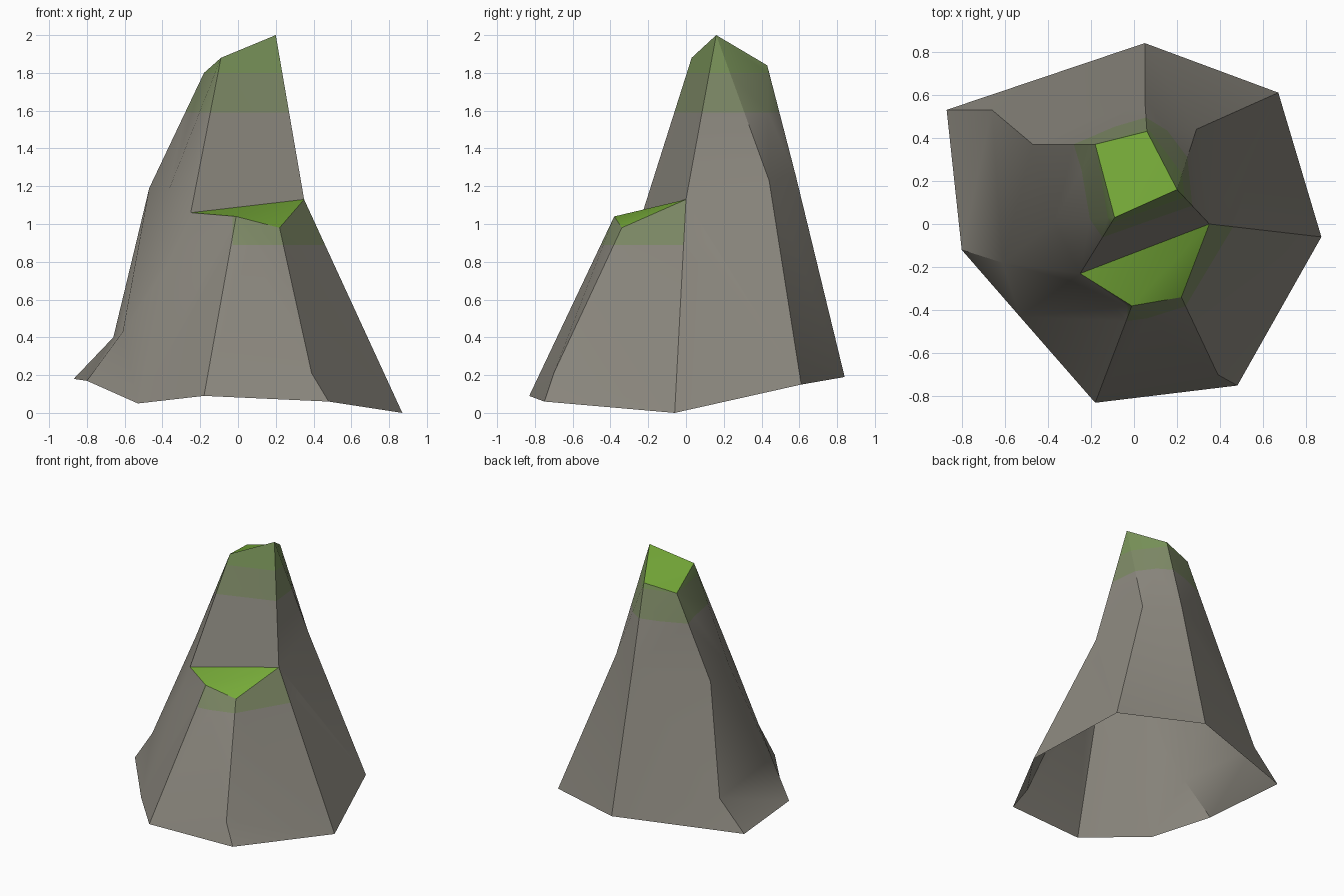
import bpy, bmesh, math

if "Cube" in bpy.data.objects:
    bpy.data.objects.remove(bpy.data.objects["Cube"])


def material(name, rgb):
    m = bpy.data.materials.new(name)
    m.diffuse_color = (*rgb, 1)
    m.use_nodes = True
    m.node_tree.nodes["Principled BSDF"].inputs["Base Color"].default_value = m.diffuse_color
    return m


MATS = [material("grey rock", (0.26, 0.245, 0.21)),
        material("moss green", (0.18, 0.40, 0.04)),
        material("mossy rock", (0.19, 0.29, 0.10)),
        material("faint mossy rock", (0.21, 0.255, 0.135))]

# corners: B = base rim, M = mid-height breaks, L = ledge, T = summit
P = {
    "B0": (-.87, .53, .18), "B1": (.05, .84, .19), "B2": (.67, .61, .15),
    "B3": (.87, -.06, 0), "B4": (.48, -.75, .06), "B5": (-.18, -.83, .09),
    "B6": (-.53, -.43, .05), "B7": (-.80, -.12, .17),
    "M0": (-.47, .37, 1.19), "M1": (-.66, .53, .40), "M2": (.29, .44, 1.23),
    "M3": (.05, .58, 1.26), "M4": (.39, -.70, .21), "M5": (-.37, .01, 1.17),
    "M7": (-.61, -.18, .43),
    "L0": (-.25, -.23, 1.06), "L1": (-.01, -.38, 1.04),
    "L2": (.22, -.34, .98), "L3": (.35, 0, 1.13),
    "T0": (-.18, .37, 1.80), "T1": (.06, .43, 1.84),
    "T2": (.20, .16, 2.0), "T3": (-.09, .03, 1.88),
}
MOSS = ["T3 T2 T1 T0", "L0 L1 L2 L3"]
ROCK = [
    "T3 L0 L3 T2",                                               # cliff above ledge
    "T2 L3 M2 T1", "L3 B3 B2 M2",                                # right side
    "T1 M2 M3", "M2 B2 B1 M3",                                   # back right
    "T1 M3 M0 T0", "M3 B1 M1 M0", "B1 B0 M1",                    # back
    "T0 M0 M5 T3", "M0 M1 M7 M5", "M1 B0 B7 M7",                 # left side
    "T3 M5 L0", "M5 M7 L0", "M7 B7 B6", "L0 M7 B6",              # front left
    "L0 B6 B5 L1", "L1 B5 M4 L2", "B5 B4 M4",                    # front
    "L2 M4 B3 L3", "M4 B4 B3",                                   # front right
]

bm = bmesh.new()
V = {k: bm.verts.new(p) for k, p in P.items()}
for names in MOSS + ROCK:
    f = bm.faces.new([V[n] for n in names.split()])
    f.material_index = 1 if names in MOSS else 0
bmesh.ops.triangulate(bm, faces=[f for f in bm.faces if len(f.verts) > 3])
bmesh.ops.recalc_face_normals(bm, faces=bm.faces)
if sum(f.normal.z for f in bm.faces if f.material_index == 1) < 0:
    bmesh.ops.reverse_faces(bm, faces=bm.faces)

# crisp rock edges, soft shading elsewhere
for f in bm.faces:
    f.smooth = True
for e in bm.edges:
    mats = {f.material_index for f in e.link_faces}
    if len(e.link_faces) == 2:
        e.smooth = len(mats) == 1 and e.calc_face_angle() < math.radians(30)


# cut lines for the fading moss bands
def cut(co, no, keep):
    faces = [f for f in bm.faces if f.material_index == 0 and keep(f)]
    geom = faces + list({e for f in faces for e in f.edges}) + list({v for f in faces for v in f.verts})
    bmesh.ops.bisect_plane(bm, geom=geom, plane_co=co, plane_no=no, dist=1e-5)


def below_ledge(f):
    c = f.calc_center_median()
    return max(v.co.z for v in f.verts) < 1.14 and c.y < .25 and c.x > -.3


cut((0, 0, 1.59), (0, 0, 1), lambda f: True)
cut((0, 0, 1.80), (0, 0, 1), lambda f: True)
cut((0, 0, .89), (0, 0, 1), below_ledge)
cut((-.03, 0, 0), (1, 0, 0), lambda f: below_ledge(f) and f.calc_center_median().z > .89)

for f in bm.faces:
    if f.material_index == 1:
        continue
    c = f.calc_center_median()
    low = min(v.co.z for v in f.verts)
    if low > 1.799:
        f.material_index = 2
    elif low > 1.58:
        f.material_index = 3
    elif low > .889 and below_ledge(f) and c.x > -.03 and c.y < .02:
        f.material_index = 3

mesh = bpy.data.meshes.new("rock_spire")
bm.to_mesh(mesh)
bm.free()
for m in MATS:
    mesh.materials.append(m)
bpy.context.collection.objects.link(bpy.data.objects.new("rock_spire", mesh))
